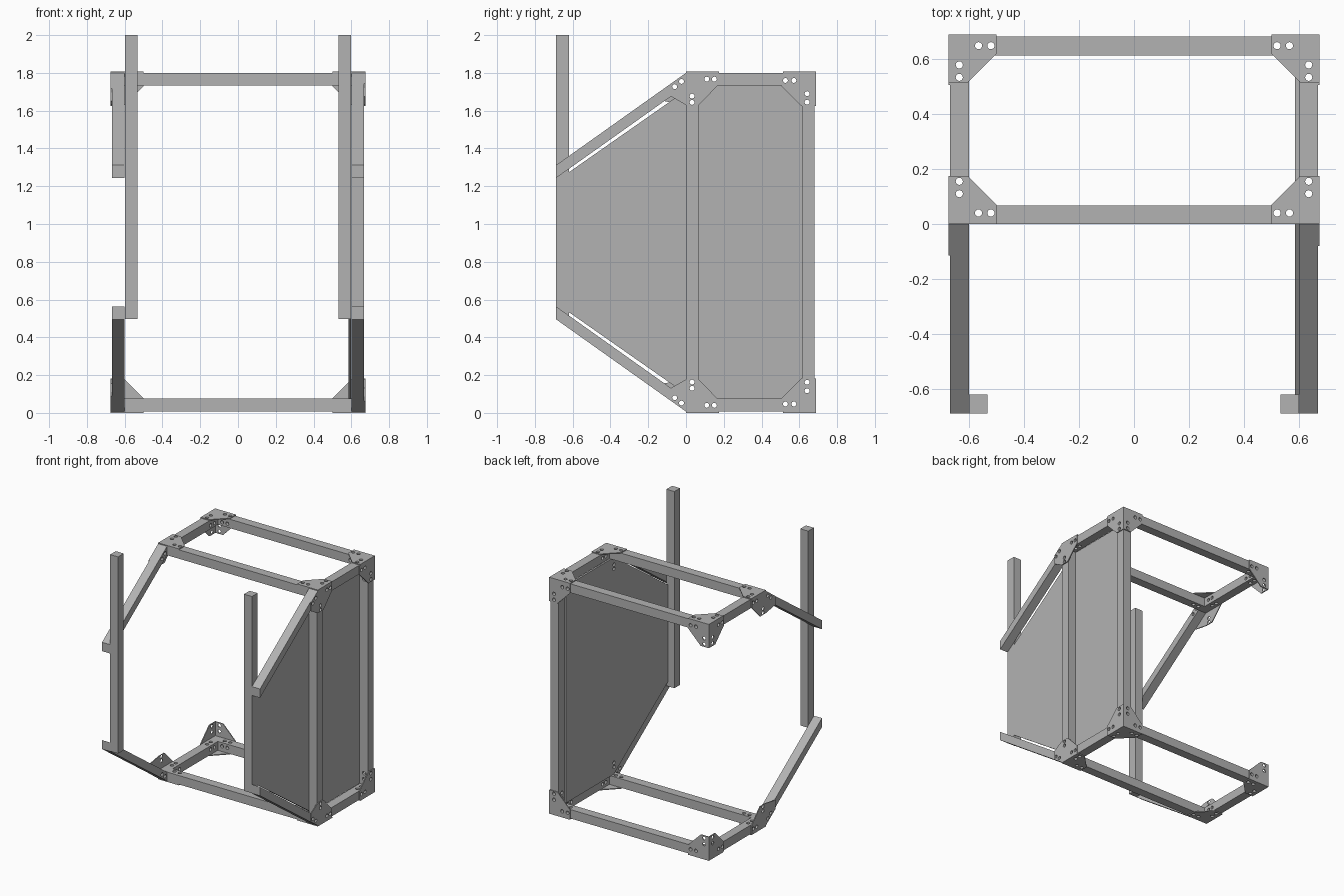
import bpy, bmesh, math
from mathutils import Matrix, Vector

cube = bpy.data.objects.get("Cube")
if cube:
    bpy.data.objects.remove(cube, do_unlink=True)

# Single grey material
grey = bpy.data.materials.new("grey_metal")
grey.use_nodes = True
grey.diffuse_color = (0.45, 0.45, 0.45, 1)
grey.node_tree.nodes["Principled BSDF"].inputs["Base Color"].default_value = (0.45, 0.45, 0.45, 1)

W = 0.068            # beam width
T = 0.007            # plate thickness
IN, OUT = 0.6, 0.668  # side beams in x
BACK = 0.681         # rear of the beams
FRONT = -0.688       # foremost plane
H = 1.807            # frame height including plates
SLOPE = 0.71
parts = []
holes = {"X": [], "Y": [], "Z": []}


def place(axis, a, b, t):
    return Vector({"X": (t, a, b), "Y": (a, t, b), "Z": (a, b, t)}[axis])


def make_object(name, bm):
    mesh = bpy.data.meshes.new(name)
    bm.to_mesh(mesh)
    bm.free()
    mesh.materials.append(grey)
    obj = bpy.data.objects.new(name, mesh)
    bpy.context.collection.objects.link(obj)
    return obj


def prism(name, axis, profile, lo, hi):
    """Extrude a flat profile along an axis."""
    bm = bmesh.new()
    face = bm.faces.new([bm.verts.new(place(axis, a, b, lo)) for a, b in profile])
    ext = bmesh.ops.extrude_face_region(bm, geom=[face])
    moved = [v for v in ext["geom"] if isinstance(v, bmesh.types.BMVert)]
    bmesh.ops.translate(bm, verts=moved, vec=place(axis, 0, 0, hi - lo))
    bmesh.ops.recalc_face_normals(bm, faces=bm.faces)
    parts.append(make_object(name, bm))


def box(name, x, y, z):
    prism(name, "Z", [(x[0], y[0]), (x[1], y[0]), (x[1], y[1]), (x[0], y[1])], *z)


def span(sign, lo, hi):
    return tuple(sorted((sign * lo, sign * hi)))


def gusset(name, axis, corner, da, db, lo, hi, cut):
    """L-shaped corner plate with four bolt holes."""
    shape = [(0, 0), (0.175, 0), (0.175, 0.07), (0.07, 0.175), (0, 0.175)]
    bolts = [(0.04, 0.11), (0.04, 0.155), (0.11, 0.04), (0.155, 0.04)]
    def put(pts):
        return [(corner[0] + da * a, corner[1] + db * b) for a, b in pts]
    prism(name, axis, put(shape), lo, hi)
    holes[axis] += [(a, b, *cut) for a, b in put(bolts)]


levels = {"bottom": lambda z: z, "top": lambda z: H - z}
sides = {"left": 1, "right": -1}

for level, lift in levels.items():
    d = 1 if level == "bottom" else -1
    zs = tuple(sorted((lift(T), lift(T + W))))
    plate_z = tuple(sorted((lift(0), lift(T))))
    cut_z = tuple(sorted((lift(-0.02), lift(T + W + 0.01))))

    # Rectangular frame rails
    box(level + "_front_rail", (-IN, IN), (0, W), zs)
    box(level + "_back_rail", (-IN, IN), (BACK - W, BACK), zs)

    for side, s in sides.items():
        tag = f"{level}_{side}_"
        xs = span(s, IN, OUT)
        plate_x = span(s, OUT, OUT + T)
        cut_x = span(s, 0.57, 0.7)
        box(tag + "side_rail", xs, (0, BACK), zs)

        # Sloping brace with upright end cut
        rise = -FRONT * SLOPE
        prism(tag + "brace", "X", [(0, lift(T)), (0, lift(T + W)),
              (FRONT, lift(T + W + rise)), (FRONT, lift(T + rise))], *xs)

        # Corner plates
        edge = s * (OUT + T)
        gusset(tag + "front_cap_plate", "Z", (edge, 0), -s, 1, *plate_z, cut_z)
        gusset(tag + "back_cap_plate", "Z", (edge, BACK + T), -s, -1, *plate_z, cut_z)
        gusset(tag + "back_side_plate", "X", (BACK, lift(T)), -1, d, *plate_x, cut_x)
        gusset(tag + "back_plate", "Y", (edge, lift(T)), -s, d, BACK, BACK + T, (0.6, 0.71))

        # Angled plate joining rail, post and brace
        n = 0.08 if s > 0 else 0.115
        outline = [(0, T), (0.17, T), (0.17, 0.072), (W, 0.177), (0, 0.177),
                   (-n, T + W + n * SLOPE), (-n, T + n * SLOPE)]
        prism(tag + "front_side_plate", "X", [(y, lift(z)) for y, z in outline], *plate_x)
        bolts = [(-0.06, 0.08), (-0.024, 0.052), (0.11, 0.04),
                 (0.15, 0.04), (0.032, 0.13), (0.032, 0.163)]
        holes["X"] += [(y, lift(z), *cut_x) for y, z in bolts]

# Front uprights
for side, s in sides.items():
    box(side + "_front_upright", span(s, 0.532, 0.599), (FRONT, FRONT + W), (0.497, 2))

# Posts and panel on the closed side
for name, y in (("left_middle_post", 0), ("left_back_post", BACK - W)):
    box(name, (IN, OUT), (y, y + W), (T + W, H - T - W))
low = [(BACK - W, 0.075), (0.035, 0.075), (FRONT + 0.001, 0.58)]
panel = low + [(y, H - z) for y, z in reversed(low)]
prism("left_side_panel", "X", panel, 0.586, 0.599)

# Drill the bolt holes, one cutter for each direction
cutters = []
turn = {"X": Matrix.Rotation(math.pi / 2, 4, "Y"),
        "Y": Matrix.Rotation(math.pi / 2, 4, "X"), "Z": Matrix.Identity(4)}
for axis, items in holes.items():
    bm = bmesh.new()
    for a, b, lo, hi in items:
        spot = Matrix.Translation(place(axis, a, b, (lo + hi) / 2))
        bmesh.ops.create_cone(bm, cap_ends=True, segments=16, radius1=0.013,
                              radius2=0.013, depth=hi - lo, matrix=spot @ turn[axis])
    cutter = make_object("hole_cutter_" + axis.lower(), bm)
    cutter.hide_render = True
    cutters.append(cutter)

for obj in parts:
    if "upright" in obj.name:
        continue
    for cutter in cutters:
        mod = obj.modifiers.new("bolt_holes", "BOOLEAN")
        mod.operation = "DIFFERENCE"
        mod.solver = "EXACT"
        mod.object = cutter

# Bake the holes and remove the cutters
deps = bpy.context.evaluated_depsgraph_get()
baked = [(o, bpy.data.meshes.new_from_object(o.evaluated_get(deps))) for o in parts]
for obj, mesh in baked:
    obj.modifiers.clear()
    obj.data = mesh
for cutter in cutters:
    bpy.data.objects.remove(cutter, do_unlink=True)
